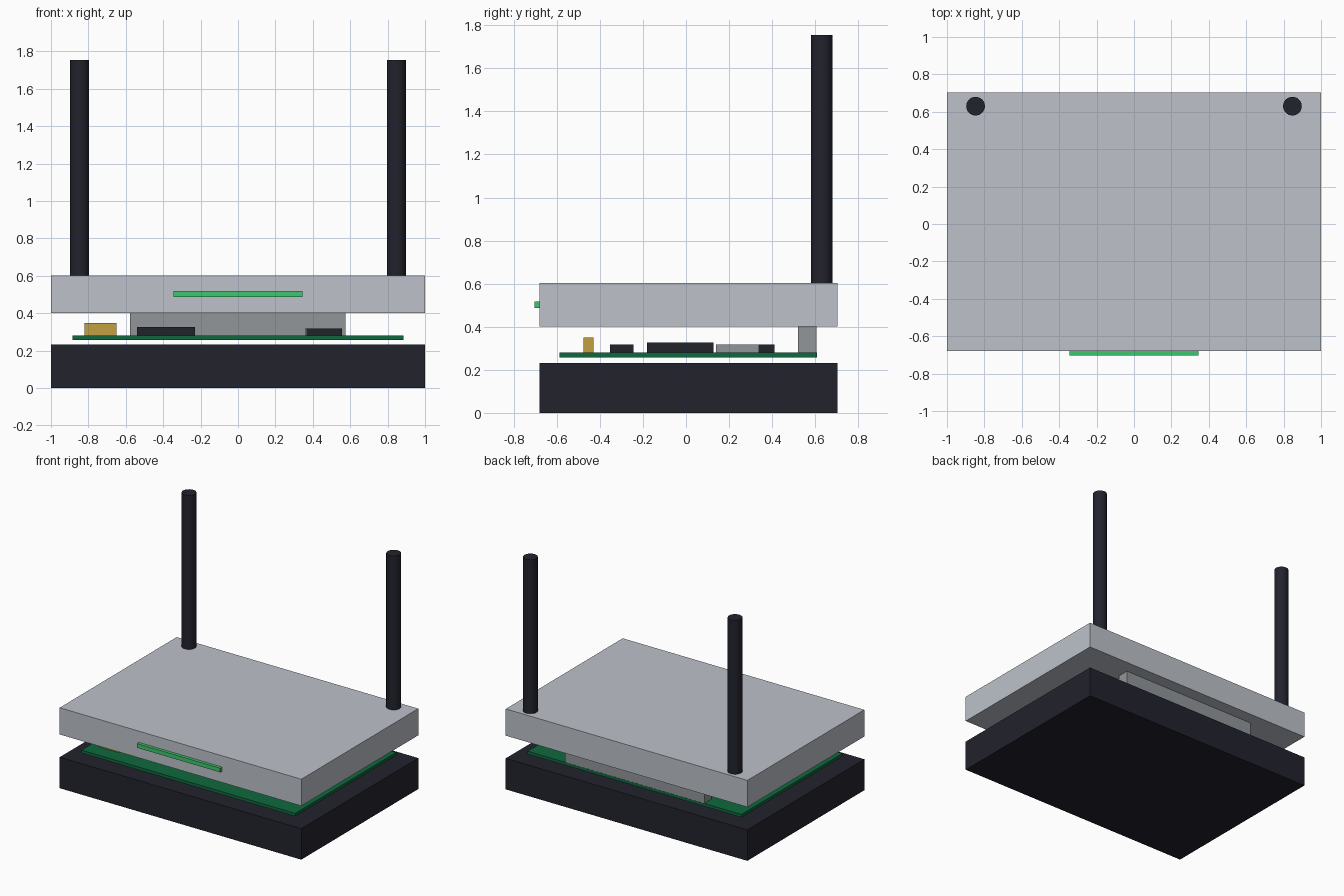
import bpy
import math

if "Cube" in bpy.data.objects:
    bpy.data.objects.remove(bpy.data.objects["Cube"])


def material(name, r, g, b):
    def lin(c):
        c /= 255
        return c / 12.92 if c <= 0.04045 else ((c + 0.055) / 1.055) ** 2.4
    m = bpy.data.materials.new(name)
    m.diffuse_color = (lin(r), lin(g), lin(b), 1)
    m.use_nodes = True
    m.node_tree.nodes["Principled BSDF"].inputs["Base Color"].default_value = m.diffuse_color
    return m


SILVER = material("silver_shell", 189, 194, 202)
DARK = material("dark_plastic", 34, 34, 45)
CHIP = material("chip_black", 34, 36, 43)
BOARD = material("board_green", 15, 105, 62)
LIGHT = material("light_green", 64, 198, 112)
GOLD = material("gold", 194, 160, 66)
METAL = material("grey_metal", 146, 150, 154)


def box(name, mat, x, y, z):
    """Box from (min, max) ranges on each axis."""
    bpy.ops.mesh.primitive_cube_add(size=1, location=[sum(r) / 2 for r in (x, y, z)])
    ob = bpy.context.object
    ob.name = name
    ob.scale = [r[1] - r[0] for r in (x, y, z)]
    bpy.ops.object.transform_apply(location=False, rotation=False, scale=True)
    ob.data.materials.append(mat)
    return ob


# Case: base and raised lid
box("base_tray", DARK, (-1, 1), (-0.68, 0.703), (0, 0.232))
box("lid", SILVER, (-1, 1), (-0.68, 0.703), (0.402, 0.602))
box("light_strip", LIGHT, (-0.345, 0.345), (-0.703, -0.675), (0.487, 0.518))

# Circuit board and its components
TOP = 0.28
box("circuit_board", BOARD, (-0.885, 0.885), (-0.587, 0.608), (0.258, TOP))
box("main_chip", CHIP, (-0.54, -0.23), (-0.18, 0.128), (TOP, 0.326))
box("memory_chip_front", CHIP, (0.365, 0.555), (-0.352, -0.243), (TOP, 0.317))
box("memory_chip_rear", CHIP, (-0.48, -0.29), (0.3, 0.41), (TOP, 0.317))
box("shield_can", METAL, (0.357, 0.555), (0.14, 0.34), (TOP, 0.317))
box("gold_capacitor", GOLD, (-0.82, -0.65), (-0.475, -0.43), (TOP, 0.349))
box("port_block", METAL, (-0.577, 0.575), (0.52, 0.607), (TOP, 0.403))

# Pair of antennas at the rear corners
for side, label in ((-1, "left"), (1, "right")):
    bpy.ops.mesh.primitive_cylinder_add(vertices=32, radius=0.05, depth=1.154,
                                        location=(side * 0.847, 0.63, 1.177))
    ob = bpy.context.object
    ob.name = "antenna_" + label
    ob.data.materials.append(DARK)
    bpy.ops.object.shade_smooth_by_angle(angle=math.radians(30))
